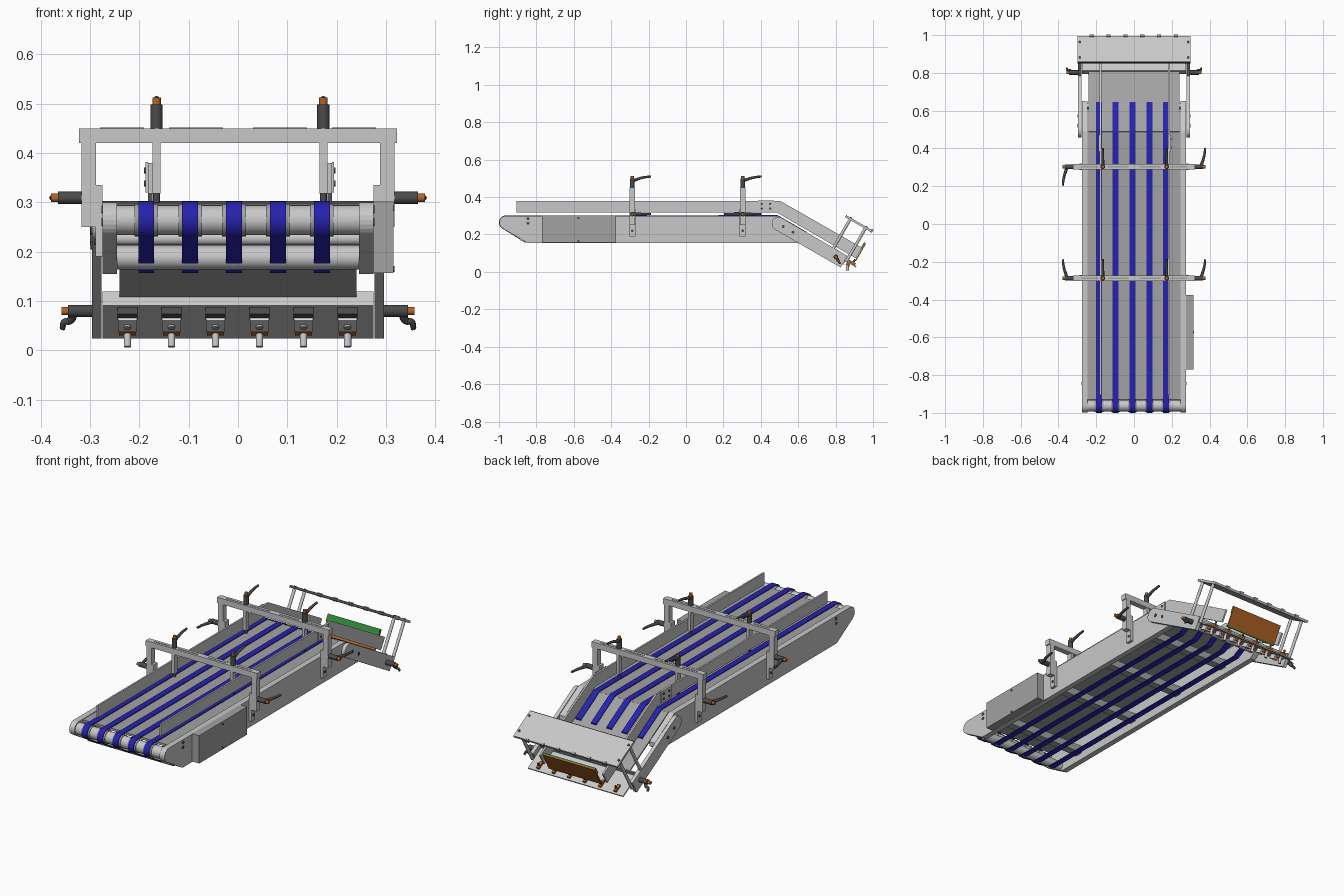
import bpy, bmesh, math
from mathutils import Vector

cube = bpy.data.objects.get("Cube")
if cube:
    bpy.data.objects.remove(cube, do_unlink=True)


def material(name, r, g, b):
    m = bpy.data.materials.new(name)
    m.use_nodes = True
    m.diffuse_color = (r, g, b, 1)
    m.node_tree.nodes["Principled BSDF"].inputs["Base Color"].default_value = (r, g, b, 1)
    return m


LIGHT = material("light_aluminium", .58, .58, .58)
GREY = material("mid_grey_sheet", .36, .36, .36)
DARK = material("dark_handle", .07, .07, .07)
BLUE = material("blue_belt", .02, .016, .42)
ORANGE = material("orange", .45, .13, .02)
GREEN = material("green", .03, .25, .04)
WHITE = material("pale_block", .72, .72, .72)

C, S = math.cos(math.radians(30)), math.sin(math.radians(30))
SIDES = (-1, 1)


def slope(s, n, x=0):
    """Point on the descending section: s along it, n above its bed."""
    return Vector((x, .49 + s * C + n * S, .30 - s * S + n * C))


def finish(name, bm, mat):
    bmesh.ops.recalc_face_normals(bm, faces=bm.faces)
    me = bpy.data.meshes.new(name)
    bm.to_mesh(me)
    bm.free()
    me.materials.append(mat)
    ob = bpy.data.objects.new(name, me)
    bpy.context.collection.objects.link(ob)
    return ob


def prism(name, pts, x0, x1, mat):
    """Side profile of (y, z) points extruded from x0 to x1."""
    bm = bmesh.new()
    f = bm.faces.new([bm.verts.new((x0, y, z)) for y, z in pts])
    r = bmesh.ops.extrude_face_region(bm, geom=[f])
    bmesh.ops.translate(bm, vec=(x1 - x0, 0, 0),
                        verts=[v for v in r["geom"] if isinstance(v, bmesh.types.BMVert)])
    return finish(name, bm, mat)


def box(name, x0, x1, y0, y1, z0, z1, mat):
    return prism(name, [(y0, z0), (y1, z0), (y1, z1), (y0, z1)], x0, x1, mat)


def slope_box(name, x0, x1, s0, s1, n0, n1, mat):
    pts = [slope(s, n) for s, n in ((s0, n0), (s1, n0), (s1, n1), (s0, n1))]
    return prism(name, [(p.y, p.z) for p in pts], x0, x1, mat)


def rod(name, a, b, r, mat, sides=20):
    a, b = Vector(a), Vector(b)
    bm = bmesh.new()
    bmesh.ops.create_cone(bm, cap_ends=True, segments=sides, radius1=r, radius2=r, depth=(b - a).length)
    bm.transform((b - a).to_track_quat('Z', 'Y').to_matrix().to_4x4())
    bmesh.ops.translate(bm, vec=(a + b) / 2, verts=bm.verts)
    ob = finish(name, bm, mat)
    for p in ob.data.polygons:
        p.use_smooth = len(p.vertices) == 4
    return ob


def lever(name, pts):
    cu = bpy.data.curves.new(name, 'CURVE')
    cu.dimensions = '3D'
    cu.bevel_depth, cu.bevel_resolution, cu.resolution_u, cu.use_fill_caps = .0075, 2, 6, True
    sp = cu.splines.new('BEZIER')
    sp.bezier_points.add(len(pts) - 1)
    for i, (bp, p) in enumerate(zip(sp.bezier_points, pts)):
        bp.co = p
        bp.handle_left_type = bp.handle_right_type = 'AUTO'
        bp.radius = 1.2 - .15 * i
    cu.materials.append(DARK)
    bpy.context.collection.objects.link(bpy.data.objects.new(name, cu))


def clamp(name, base, axis, swing, reach=.1):
    """Clamping handle: hub, orange button and curved lever."""
    base, axis, swing = Vector(base), Vector(axis), Vector(swing)
    rod(name + "_hub", base, base + axis * .048, .0125, DARK)
    rod(name + "_button", base + axis * .048, base + axis * .062, .0085, ORANGE)
    lever(name + "_lever", [base + axis * .036, base + axis * .045 + swing * .025,
                            base + axis * .055 + swing * reach * .6, base + axis * .06 + swing * reach])


# Frame side plates with rounded nose
nose_y, nose_z, nose_r = -.962, .264, .036
arc = [(nose_y + nose_r * math.cos(math.radians(a)), nose_z + nose_r * math.sin(math.radians(a)))
       for a in range(90, 241, 15)]
frame = arc + [(-.85, .155), (.61, .155), (.65, .185), (.65, .207), (.49, .30)]
for k in SIDES:
    prism("frame_side", frame, k * .245, k * .275, LIGHT)
    for z in (.26, .285):
        rod("frame_screw", (k * .27, -.845, z), (k * .277, -.845, z), .008, DARK, 12)

# Beds, cross beams and rollers
box("main_bed", -.245, .245, -.93, .49, .285, .297, GREY)
slope_box("slope_bed", -.24, .24, 0, .37, -.01, -.003, GREY)
for y in (-.72, -.3, .05, .4):
    box("cross_beam", -.245, .245, y - .02, y + .02, .19, .23, GREY)
for y, z, r in ((nose_y, nose_z, .03), (-.93, .227, .014), (-.87, .188, .024)):
    rod("roller", (-.245, y, z), (.245, y, z), r, LIGHT, 32)
rod("end_roller", slope(.165, -.021, -.245), slope(.165, -.021, .245), .016, LIGHT, 32)

# Five belts running around the rollers
e1, e2, e3 = slope(.178, .003), slope(.186, -.015), slope(.172, -.034)
loop = [(nose_y + .038 * math.cos(math.radians(a)), nose_z + .038 * math.sin(math.radians(a)))
        for a in range(90, 241, 10)]
loop += [(-.86, .157), (.57, .157), (e3.y, e3.z), (e2.y, e2.z), (e1.y, e1.z), (.49, .303)]
for i in range(5):
    x = -.186 + .089 * i
    bm = bmesh.new()
    rows = [(bm.verts.new((x - .016, y, z)), bm.verts.new((x + .016, y, z))) for y, z in loop]
    for a, b in zip(rows, rows[1:] + rows[:1]):
        bm.faces.new((a[0], a[1], b[1], b[0]))
    belt = finish("belt", bm, BLUE)
    mod = belt.modifiers.new("thickness", 'SOLIDIFY')
    mod.thickness = .004
    # Collars on the nose roller next to each belt
    for k in SIDES:
        rod("roller_collar", (x + k * .016, nose_y, nose_z), (x + k * .024, nose_y, nose_z), .033, GREY, 32)

# Drive box
box("drive_box", .275, .315, -.77, -.375, .157, .302, GREY)
for z in (.165, .288):
    rod("drive_box_screw", (.312, -.575, z), (.317, -.575, z), .006, DARK, 12)

# Guide rails, bending down with the slope
g0, g1 = slope(.475, .012), slope(.475, .078)
guide = [(-.905, .318), (.485, .318), (g0.y, g0.z), (g1.y, g1.z), (.503, .38), (-.905, .38)]
for k, cx in ((-1, -.165), (1, .173)):
    prism("guide_rail", guide, cx + k * .008, cx + k * .017, LIGHT)
    box("guide_joint", cx + k * .017, cx + k * .022, .385, .47, .32, .382, LIGHT)
    for y in (.405, .45):
        for z in (.338, .364):
            rod("joint_screw", (cx + k * .02, y, z), (cx + k * .025, y, z), .006, DARK, 12)

# Two gantries with hangers and clamping handles
for y, swings in ((-.287, (1, 1)), (.303, (-1, 1))):
    box("gantry_beam", -.322, .322, y - .015, y + .015, .42, .45, LIGHT)
    for k, swing in zip(SIDES, swings):
        box("gantry_leg", k * .288, k * .317, y - .015, y + .015, .25, .42, LIGHT)
        box("gantry_mount", k * .275, k * .289, y - .016, y + .016, .19, .335, LIGHT)
        rod("mount_screw", (k * .287, y, .22), (k * .292, y, .22), .007, DARK, 12)
        clamp("side_clamp", (k * .317, y, .309), (k, 0, 0), (0, swing, 0))
        box("gantry_slot", k * .03, k * .14, y - .004, y + .004, .448, .4515, GREY)
        box("gantry_slot", k * .19, k * .28, y - .004, y + .004, .448, .4515, GREY)
    for cx in (-.165, .173):
        box("guide_hanger", cx - .008, cx + .008, y - .013, y + .013, .318, .42, LIGHT)
        rod("hanger_bolt", (cx, y, .299), (cx, y, .32), .007, DARK, 12)
        clamp("top_clamp", (cx, y, .45), (0, 0, 1), (0, 1, 0))

# Slope arms with rounded upper ends
arm = [slope(.025 + .036 * math.cos(math.radians(a)), -.035 + .036 * math.sin(math.radians(a)))
       for a in range(90, 271, 15)] + [slope(.43, -.071), slope(.43, .001)]
for k in SIDES:
    prism("slope_arm", [(p.y, p.z) for p in arm], k * .277, k * .296, LIGHT)
    for s in (.055, .115):
        rod("arm_screw", slope(s, -.035, k * .29), slope(s, -.035, k * .299), .008, DARK, 12)
    for s in (.345, .44):
        rod("cover_post", slope(s, -.03, k * .287), slope(s, .174, k * .287), .008, LIGHT)
        rod("post_screw", slope(s, .184, k * .287), slope(s, .189, k * .287), .007, DARK, 12)
    p = slope(.38, -.035, k * .296)
    clamp("lower_clamp", p, (k, 0, 0), (0, .5, -.8), .045)

# Cover plate over the end, with small tabs on its edge
slope_box("cover_plate", -.3, .3, .32, .476, .174, .186, LIGHT)
slope_box("cover_edge", -.3, .3, .316, .32, .174, .186, DARK)

# Stop panel at the end of the guides
slope_box("stop_panel", -.148, .155, .478, .484, .006, .108, ORANGE)
slope_box("stop_panel_top", -.148, .155, .471, .478, .072, .108, GREEN)
slope_box("stop_panel_foot", -.148, .155, .471, .484, 0, .006, GREEN)

# End tray with a row of clips
slope_box("end_tray", -.275, .275, .37, .5, -.03, -.023, LIGHT)
slope_box("end_tray_flange", -.275, .275, .367, .373, -.03, .003, LIGHT)
for i in range(6):
    x = -.224 + .0892 * i
    slope_box("cover_tab", x - .011, x + .011, .47, .481, .172, .191, GREY)
    slope_box("clip_base", x - .02, x + .02, .374, .40, -.045, -.03, DARK)
    slope_box("clip_block", x - .019, x + .019, .39, .435, -.052, -.03, WHITE)
    rod("clip_bolt", slope(.412, -.052, x), slope(.412, -.057, x), .007, GREY, 12)
    slope_box("clip_button", x - .017, x + .017, .445, .462, -.045, -.03, ORANGE)
    rod("clip_plunger", slope(.455, -.03, x), slope(.468, -.068, x), .0075, LIGHT, 16)
    slope_box("clip_spring_mount", x - .008, x + .008, .45, .49, -.023, -.012, ORANGE)
    rod("clip_pin", slope(.475, -.023, x), slope(.475, .005, x), .005, DARK, 12)
